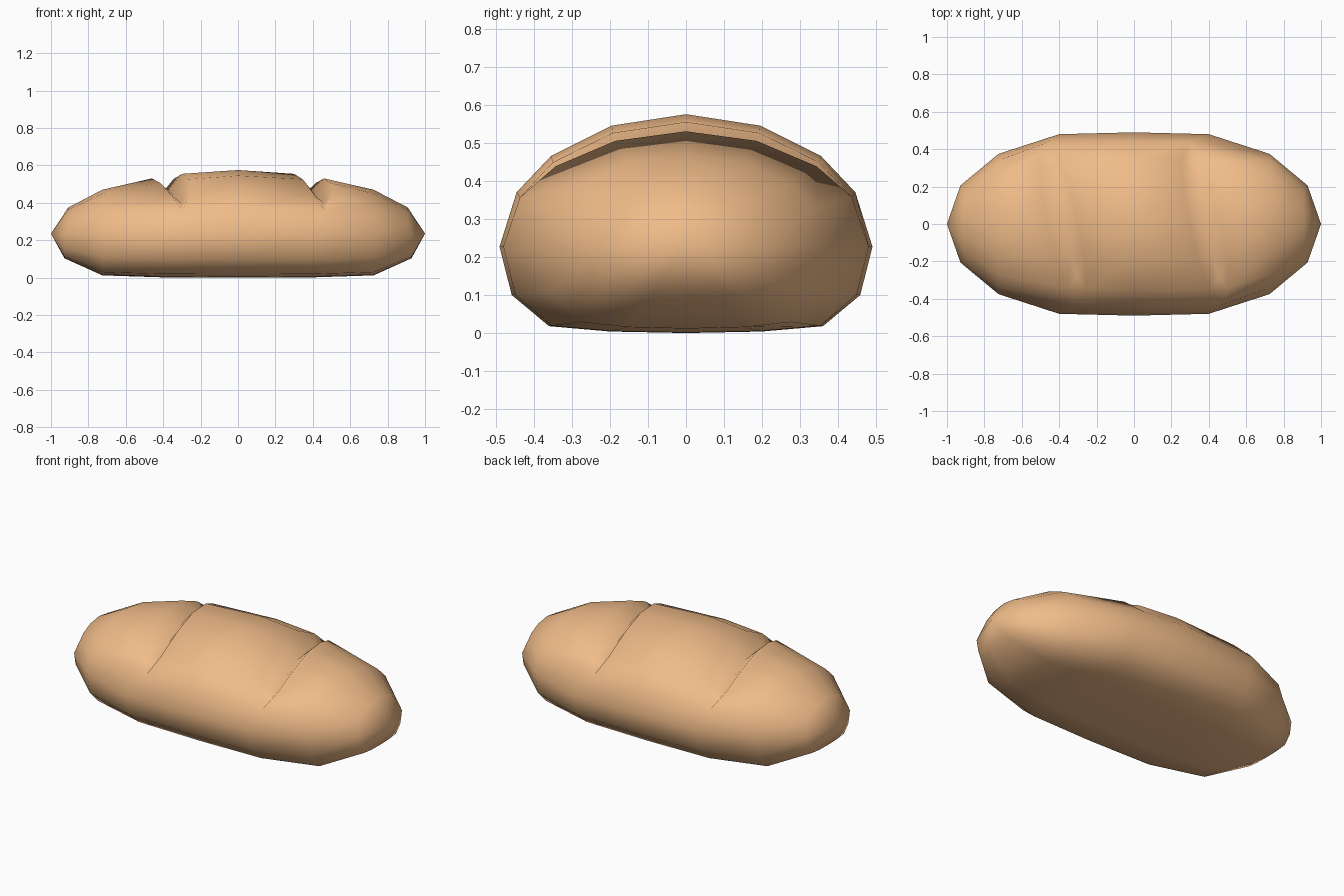
import bpy, bmesh

if "Cube" in bpy.data.objects:
    bpy.data.objects.remove(bpy.data.objects["Cube"])

# half cross-section at mid length (y, z), from the crown round to the base
HALF = [(0, .575), (.195, .545), (.355, .465), (.445, .37), (.49, .227),
        (.458, .1), (.36, .018), (.2, .004), (0, 0)]
SECTION = HALF + [(-y, z) for y, z in HALF[-2:0:-1]]
MID = .235

# how the section shrinks along the length: x, width, height above, height below
TAPER = [(0, 1, 1, 1), (.30, .99, .94, 1), (.40, .98, .9, .995), (.46, .95, .868, .99),
         (.725, .765, .69, .95), (.92, .42, .41, .56), (1, 0, 0, 0)]

# scores across the crown, by distance from the crown row: lip half width, sink in y, sink in z
SCORE = {0: (.08, 0, .085), 1: (.075, .025, .085), 2: (.05, .055, .045)}
SLANT = -.21


def taper(x):
    x = abs(x)
    for a, b in zip(TAPER, TAPER[1:]):
        if x <= b[0]:
            t = (x - a[0]) / (b[0] - a[0])
            return [p + (q - p) * t for p, q in zip(a[1:], b[1:])]
    return TAPER[-1][1:]


def point(x, y, z):
    w, up, down = taper(x)
    return [x, y * w, MID + (z - MID) * (up if z > MID else down)]


def ring(x, side=None):
    """Plain ring at x, or one of three score rings (side -1, 0, 1)."""
    pts = []
    for i, (y, z) in enumerate(SECTION):
        if side is None:
            p = point(x, y, z)
            # ends lean slightly outward at the bottom
            if abs(x) > .9:
                p[0] += (1 if x > 0 else -1) * (-.012 if z > .3 else .008)
        else:
            row = min(i, len(SECTION) - i)
            sgn = 1 if x > 0 else -1
            if row in SCORE:
                w, dy, dz = SCORE[row]
                p = point(x + side * w, y, z)
                p[0] += SLANT * y
                if side == 0:
                    p[1] -= dy * (1 if y > 0 else -1)
                    p[2] -= dz
            elif row == 3:
                p = point(.4 * sgn, y, z)
                p[0] = x + SLANT * y * .9
            else:
                p = point(.4 * sgn, y, z)
        pts.append(p)
    return pts


# loaf body lofted from end to end
rings = [ring(-.92), ring(-.725)]
rings += [ring(-.38, s) for s in (-1, 0, 1)]
rings += [ring(0)]
rings += [ring(.38, s) for s in (-1, 0, 1)]
rings += [ring(.725), ring(.92)]

bm = bmesh.new()
loops = [[bm.verts.new(p) for p in r] for r in rings]
n = len(SECTION)
for a, b in zip(loops, loops[1:]):
    for i in range(n):
        j = (i + 1) % n
        bm.faces.new((a[i], a[j], b[j], b[i]))
for loop, x in ((loops[0], -1), (loops[-1], 1)):
    tip = bm.verts.new((x, 0, MID))
    for i in range(n):
        bm.faces.new((loop[i], loop[(i + 1) % n], tip))
bmesh.ops.remove_doubles(bm, verts=bm.verts, dist=.0005)
bmesh.ops.recalc_face_normals(bm, faces=bm.faces)
for f in bm.faces:
    f.smooth = True
mesh = bpy.data.meshes.new("bread_loaf")
bm.to_mesh(mesh)
bm.free()
loaf = bpy.data.objects.new("bread_loaf", mesh)
bpy.context.collection.objects.link(loaf)

# crust colour
crust = bpy.data.materials.new("crust")
crust.diffuse_color = (.87, .5, .25, 1)
crust.use_nodes = True
crust.node_tree.nodes["Principled BSDF"].inputs["Base Color"].default_value = crust.diffuse_color
mesh.materials.append(crust)
